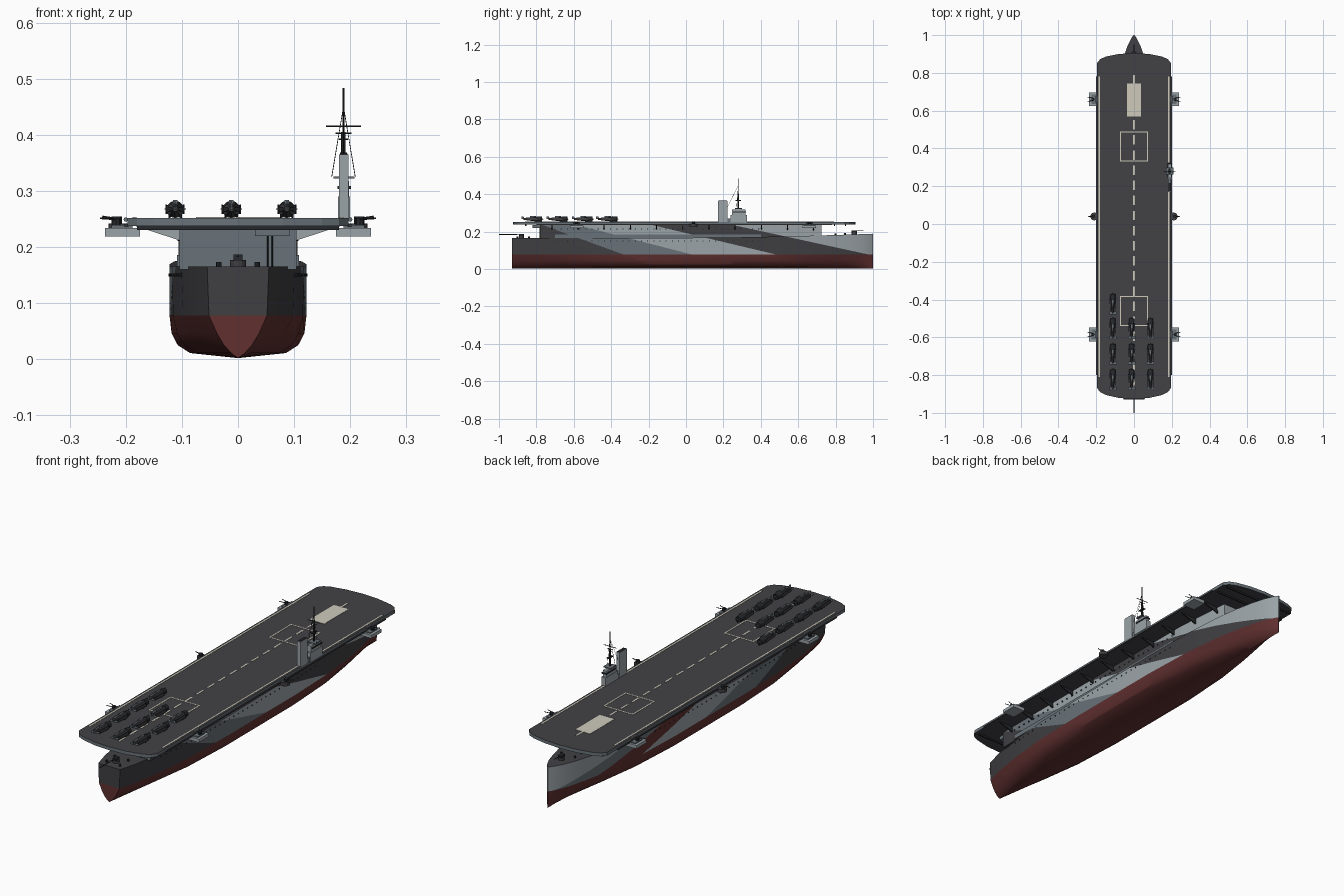
import bpy, bmesh
from mathutils import Vector, Matrix

if "Cube" in bpy.data.objects:
    bpy.data.objects.remove(bpy.data.objects["Cube"], do_unlink=True)


def material(name, r, g, b):
    m = bpy.data.materials.new(name)
    m.use_nodes = True
    m.diffuse_color = (r, g, b, 1)
    m.node_tree.nodes["Principled BSDF"].inputs["Base Color"].default_value = (r, g, b, 1)
    return m


LIGHT, MID, DARK, RED, DECK, CREAM, BLACK = range(7)
MATS = [material("light grey", .33, .37, .39), material("blue grey", .14, .17, .19),
        material("charcoal", .05, .05, .055), material("hull red", .12, .03, .03),
        material("deck grey", .055, .053, .06), material("marking cream", .62, .6, .5),
        material("near black", .02, .022, .025)]


class Part:
    """Collects boxes, rods and prisms into one named mesh object."""

    def __init__(self, name):
        self.name, self.bm = name, bmesh.new()

    def paint(self, verts, mat):
        for f in {f for v in verts for f in v.link_faces}:
            f.material_index = mat

    def box(self, x0, x1, y0, y1, z0, z1, mat):
        m = Matrix.Translation(((x0 + x1) / 2, (y0 + y1) / 2, (z0 + z1) / 2))
        m = m @ Matrix.Diagonal((abs(x1 - x0), abs(y1 - y0), abs(z1 - z0), 1))
        self.paint(bmesh.ops.create_cube(self.bm, size=1, matrix=m)["verts"], mat)

    def rod(self, a, b, r, mat, n=8, r2=None):
        a, b = Vector(a), Vector(b)
        d = b - a
        m = Matrix.Translation((a + b) / 2) @ d.to_track_quat('Z', 'Y').to_matrix().to_4x4()
        self.paint(bmesh.ops.create_cone(self.bm, cap_ends=True, segments=n, radius1=r,
                   radius2=r if r2 is None else r2, depth=d.length, matrix=m)["verts"], mat)

    def prism(self, pts, shift, mat):
        """Extrudes a flat outline along a vector."""
        f = self.bm.faces.new([self.bm.verts.new(p) for p in pts])
        ext = bmesh.ops.extrude_face_region(self.bm, geom=[f], use_keep_orig=True)["geom"]
        vs = [g for g in ext if isinstance(g, bmesh.types.BMVert)]
        bmesh.ops.translate(self.bm, verts=vs, vec=shift)
        self.paint(vs, mat)

    def done(self, smooth=None):
        bmesh.ops.recalc_face_normals(self.bm, faces=self.bm.faces)
        me = bpy.data.meshes.new(self.name)
        self.bm.to_mesh(me)
        self.bm.free()
        for m in MATS:
            me.materials.append(m)
        ob = bpy.data.objects.new(self.name, me)
        bpy.context.collection.objects.link(ob)
        if smooth:
            bpy.ops.object.select_all(action='DESELECT')
            bpy.context.view_layer.objects.active = ob
            ob.select_set(True)
            bpy.ops.object.shade_smooth_by_angle(angle=smooth)
        return ob


# Camouflage: slanted bands given by position at the hangar top and slope
BANDS = [(-.78, 2.75), (-.6, 3.9), (-.2, 4.2), (.02, 4.5), (.23, 4.6)]
RIGHT = [DARK, MID, LIGHT, DARK, DARK, LIGHT]
LEFT = [DARK, MID, LIGHT, RED, MID, LIGHT]
WATER = .078


def camouflage(bm):
    for y0, k in BANDS:
        bmesh.ops.bisect_plane(bm, geom=bm.verts[:] + bm.edges[:] + bm.faces[:],
                               plane_co=(0, y0, .24), plane_no=(0, 1, k))
    bm.normal_update()
    for f in bm.faces:
        c = f.calc_center_median()
        i = sum(c.y > y0 + k * (.24 - c.z) for y0, k in BANDS)
        f.material_index = RED if c.z < WATER else (RIGHT if c.x > 0 else LEFT)[i]
        if f.normal.z > .8:
            f.material_index = DECK


# Hull: station, half width, fullness of the section
STATIONS = [(-.93, .055, 0), (-.85, .077, .2), (-.7, .101, .5), (-.5, .117, .85),
            (-.25, .122, 1), (.25, .122, 1), (.5, .114, .85), (.68, .097, .55),
            (.8, .076, .3), (.88, .056, .12), (.94, .036, .03), (.98, .016, 0), (1, .003, 0)]
FULL = [(0, .002), (.7, .011), (.88, .025), (.97, .046), (1, WATER)]
FINE = [0, .22, .45, .68, .94]


def sheer(y):
    return .165 + .024 * max(0, (y + .3) / 1.3) ** 2


def half_width(y):
    for (a, wa, _), (b, wb, _) in zip(STATIONS, STATIONS[1:]):
        if a <= y <= b:
            return wa + (wb - wa) * (y - a) / (b - a)


hull = Part("hull")
rings = []
for y, w, f in STATIONS:
    side = [(w * (u * f + v * (1 - f)), z) for (u, z), v in zip(FULL, FINE)]
    side.append((w, sheer(y)))
    loop = [(-x, z) for x, z in side[:0:-1]] + side
    rings.append([hull.bm.verts.new((x, y, z)) for x, z in loop])
for a, b in zip(rings, rings[1:]):
    for i in range(len(a)):
        j = (i + 1) % len(a)
        hull.bm.faces.new((a[i], a[j], b[j], b[i]))
hull.bm.faces.new(rings[0])
hull.bm.faces.new(rings[-1])
bmesh.ops.bisect_plane(hull.bm, geom=hull.bm.verts[:] + hull.bm.edges[:] + hull.bm.faces[:],
                       plane_co=(0, 0, WATER), plane_no=(0, 0, 1))
bmesh.ops.recalc_face_normals(hull.bm, faces=hull.bm.faces)
camouflage(hull.bm)
hull.done(.5)

# Hangar between the hull and the flight deck
hangar = Part("hangar")
outline = [(-.104, -.78), (.104, -.78), (.106, .45), (.085, .725), (-.085, .725), (-.106, .45)]
hangar.prism([(x, y, .16) for x, y in outline], (0, 0, .078), MID)
bmesh.ops.recalc_face_normals(hangar.bm, faces=hangar.bm.faces)
camouflage(hangar.bm)
for f in hangar.bm.faces:
    if f.normal.y < -.8:
        f.material_index = MID
hangar.box(-.109, .109, -.7, .4, .165, .186, MID)
hangar.box(.03, .092, -.82, -.77, .22, .236, MID)
for x in (.053, .061):
    hangar.rod((x, -.785, .165), (x, -.785, .222), .0012, BLACK, 5)
hangar.done()

# Portholes
ports = Part("portholes")
for s in (-1, 1):
    for i in range(34):
        y = -.7 + i * .033
        ports.rod((s * .103, y, .214), (s * .108, y, .214), .0035, BLACK)
        w = half_width(y)
        ports.rod((s * (w - .003), y, .15), (s * (w + .002), y, .15), .003, BLACK)
ports.done()

# Flight deck
deck = Part("flight_deck")
ends = [(0, .905), (.08, .9), (.15, .886), (.18, .872), (.197, .85),
        (.197, -.865), (.18, -.89), (.15, -.905), (.08, -.921), (0, -.926)]
outline = ends + [(-x, y) for x, y in ends[-2:0:-1]]
deck.prism([(x, y, .237) for x, y in outline], (0, 0, .015), MID)
deck.bm.normal_update()
bmesh.ops.recalc_face_normals(deck.bm, faces=deck.bm.faces)
for f in deck.bm.faces:
    if abs(f.normal.z) > .8:
        f.material_index = DECK
deck.done()

# Painted deck markings
marks = Part("deck_markings")


def plate(x0, x1, y0, y1):
    marks.box(x0, x1, y0, y1, .251, .2532, CREAM)


for s in (-1, 1):
    plate(s * .181, s * .188, -.81, .78)
for i in range(21):
    y = -.86 + i * .08
    plate(-.004, .004, y, y + .05)
plate(-.037, .037, .57, .745)
for y0 in (-.54, .33):
    y1 = y0 + .16
    for s in (-1, 1):
        plate(s * .069, s * .075, y0, y1)
    plate(-.075, .075, y0, y0 + .006)
    plate(-.075, .075, y1 - .006, y1)
marks.done()

# Brackets and ribs holding up the deck overhang
braces = Part("deck_braces")
for i in range(11):
    y = -.72 + i * .14
    for s in (-1, 1):
        braces.prism([(s * .08, y, .204), (s * .185, y, .238), (s * .1, y, .238)],
                     (0, .005, 0), BLACK)
for y in (-.86, .79, .85):
    braces.box(-.18, .18, y, y + .006, .23, .238, BLACK)
braces.done()

# Gun platforms, catwalks and guns on both sides
guns = Part("gun_platforms")
for s in (-1, 1):
    for y in (-.585, .66):
        guns.box(s * .175, s * .237, y - .036, y + .036, .219, .234, LIGHT)
        guns.box(s * .188, s * .225, y - .026, y + .026, .233, .239, MID)
        guns.rod((s * .217, y, .237), (s * .217, y, .252), .008, BLACK)
        guns.rod((s * .2, y - .018, .249), (s * .2, y + .018, .249), .004, MID)
        for d in (-.006, .006):
            guns.rod((s * .217, y + d, .249), (s * .246, y + d * 2, .251), .0016, BLACK, 5)
    guns.rod((s * .21, .04, .226), (s * .21, .04, .242), .021, DARK, 12)
    guns.rod((s * .216, .04, .242), (s * .216, .04, .254), .009, BLACK)
    guns.rod((s * .216, .04, .25), (s * .242, .04, .254), .002, BLACK, 5)
    guns.box(s * .195, s * .202, -.8, .78, .236, .241, DARK)
guns.done()

# Mounts and fittings on the open decks at each end
fittings = Part("end_deck_fittings")
for y, d in ((-.88, -1), (.9, 1)):
    z = sheer(y)
    fittings.rod((0, y, z), (0, y, z + .012), .014, DARK, 12)
    fittings.box(-.008, .008, y - .014, y + .014, z + .01, z + .022, BLACK)
    fittings.rod((0, y, z + .019), (0, y + d * (.12 if d < 0 else .05), z + .02), .002, BLACK, 6)
for s in (-1, 1):
    for y in (-.9, -.84, .8, .85):
        fittings.rod((s * .034, y, sheer(y)), (s * .034, y, sheer(y) + .008), .005, BLACK)
fittings.done()

# Island with funnel, bridge and mast
island = Part("island")
island.box(.18, .197, .17, .222, .25, .365, LIGHT)
island.box(.182, .195, .174, .218, .364, .367, BLACK)
island.box(.178, .2, .238, .326, .25, .29, LIGHT)
island.box(.18, .198, .245, .318, .29, .318, LIGHT)
island.box(.18, .196, .22, .24, .25, .27, MID)
island.box(.17, .208, .262, .3, .322, .326, MID)
island.box(.183, .196, .262, .298, .316, .322, LIGHT)
island.box(.177, .201, .25, .322, .303, .309, BLACK)
island.done()

mast = Part("mast")
top = (.188, .28, .45)
mast.rod((.188, .28, .32), (.188, .28, .405), .004, BLACK)
mast.rod((.188, .28, .4), (.188, .28, .483), .0018, BLACK, 6)
for z, w in ((.415, .031), (.403, .014), (.392, .008)):
    mast.rod((.188 - w, .28, z), (.188 + w, .28, z), .0015, BLACK, 5)
mast.box(.182, .194, .265, .295, .364, .368, BLACK)
for foot in ((.167, .27, .325), (.209, .27, .325), (.188, .222, .33)):
    mast.rod(top, foot, .0007, BLACK, 4)
mast.done()

# Parked aircraft with folded wings
spots = [(x, y) for x in (-.112, -.012, .087) for y in (-.82, -.685, -.55)] + [(-.112, -.42)]
for n, (x, y) in enumerate(spots):
    p = Part("parked_aircraft_%d" % (n + 1))
    z = .267
    p.rod((x, y + .028, z), (x, y + .05, z), .0155, BLACK, 12, .013)
    p.rod((x, y - .05, z + .001), (x, y + .028, z), .005, DARK, 10, .0135)
    p.rod((x, y + .05, z), (x, y + .058, z), .004, MID, 8, .001)
    p.box(x - .001, x + .001, y + .052, y + .054, z - .014, z + .014, BLACK)
    p.box(x - .004, x + .004, y - .015, y + .018, z + .01, z + .017, MID)
    p.box(x - .019, x + .019, y - .058, y - .044, z, z + .002, MID)
    p.prism([(x - .001, y - .06, z), (x - .001, y - .04, z), (x - .001, y - .05, z + .015),
             (x - .001, y - .06, z + .015)], (.002, 0, 0), MID)
    for s in (-1, 1):
        p.box(x, x + s * .016, y, y + .026, z - .008, z - .005, DARK)
        p.prism([(x + s * .015, y + .026, z - .008), (x + s * .015, y + .02, z + .009),
                 (x + s * .013, y - .045, z + .007), (x + s * .013, y - .045, z - .005)],
                (s * .002, 0, 0), DARK)
        p.rod((x + s * .01, y + .015, .252), (x + s * .01, y + .015, z - .006), .002, BLACK, 5)
    p.done()
